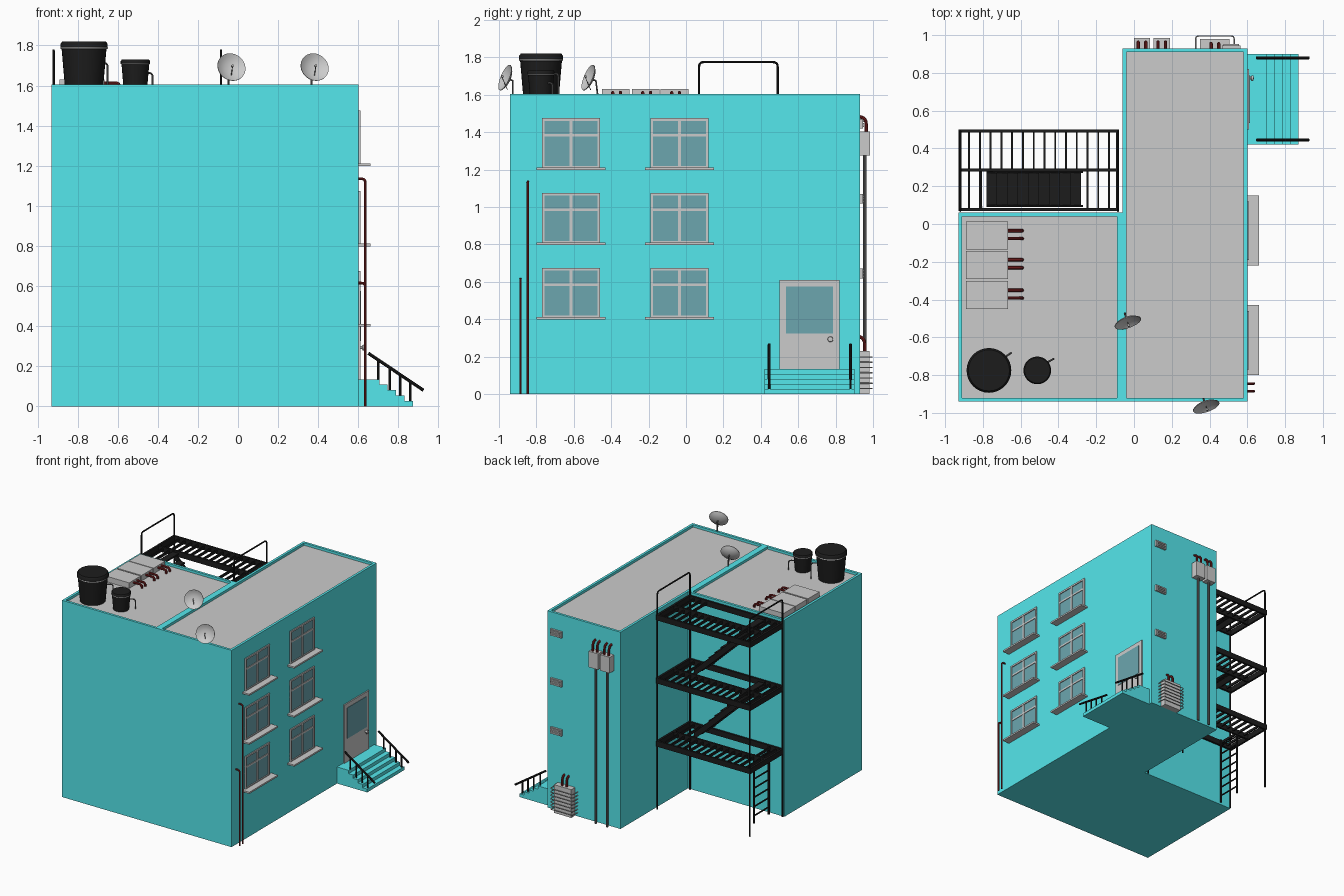
import bpy, bmesh, math
from mathutils import Vector, Matrix

if "Cube" in bpy.data.objects:
    bpy.data.objects.remove(bpy.data.objects["Cube"])


def material(name, rgb):
    m = bpy.data.materials.new(name)
    m.diffuse_color = (*rgb, 1)
    m.use_nodes = True
    m.node_tree.nodes["Principled BSDF"].inputs["Base Color"].default_value = m.diffuse_color
    return m


TEAL = material("teal_wall", (0.09, 0.8, 0.84))
GLASS = material("glass", (0.15, 0.38, 0.43))
BLACK = material("black_metal", (0.012, 0.012, 0.012))
RED = material("red_pipe", (0.2, 0.015, 0.015))
DARK = material("dark_grey", (0.15, 0.15, 0.15))


def finish(name, bm, mat=None):
    bmesh.ops.recalc_face_normals(bm, faces=bm.faces)
    me = bpy.data.meshes.new(name)
    bm.to_mesh(me)
    bm.free()
    ob = bpy.data.objects.new(name, me)
    bpy.context.collection.objects.link(ob)
    if mat:
        me.materials.append(mat)
    return ob


def select(ob):
    bpy.ops.object.select_all(action='DESELECT')
    ob.select_set(True)
    bpy.context.view_layer.objects.active = ob


def smooth(ob):
    select(ob)
    bpy.ops.object.shade_smooth_by_angle(angle=math.radians(40))


def boxes(name, spans, mat=None):
    """Each span is x0, x1, y0, y1, z0, z1."""
    bm = bmesh.new()
    for x0, x1, y0, y1, z0, z1 in spans:
        mid = Vector((x0 + x1, y0 + y1, z0 + z1)) / 2
        size = Matrix.Diagonal((x1 - x0, y1 - y0, z1 - z0, 1))
        bmesh.ops.create_cube(bm, size=1, matrix=Matrix.Translation(mid) @ size)
    return finish(name, bm, mat)


def prism(name, pts, vec, mat=None):
    bm = bmesh.new()
    face = bm.faces.new([bm.verts.new(p) for p in pts])
    ext = bmesh.ops.extrude_face_region(bm, geom=[face], use_keep_orig=True)
    bmesh.ops.translate(bm, vec=vec, verts=[g for g in ext["geom"] if isinstance(g, bmesh.types.BMVert)])
    return finish(name, bm, mat)


def fillet(path, r):
    """Round the inner corners of a path."""
    p = [Vector(q) for q in path]
    out = [p[0]]
    for a, b, c in zip(p, p[1:], p[2:]):
        s, e = b + (a - b).normalized() * r, b + (c - b).normalized() * r
        for i in range(6):
            t = i / 5
            out.append(s * (1 - t) ** 2 + b * 2 * t * (1 - t) + e * t * t)
    return out + [p[-1]]


def tubes(name, paths, r, mat=None, round_r=0):
    cu = bpy.data.curves.new(name, 'CURVE')
    cu.dimensions = '3D'
    cu.bevel_depth, cu.bevel_resolution, cu.use_fill_caps = r, 2, True
    for path in paths:
        pts = fillet(path, round_r) if round_r else path
        sp = cu.splines.new('POLY')
        sp.points.add(len(pts) - 1)
        for q, co in zip(sp.points, pts):
            q.co = (*co, 1)
    ob = bpy.data.objects.new(name, cu)
    bpy.context.collection.objects.link(ob)
    if mat:
        cu.materials.append(mat)
    select(ob)
    bpy.ops.object.convert(target='MESH')
    smooth(bpy.context.object)


def lathe(name, profile, loc, axis=(0, 0, 1), mat=None):
    bm = bmesh.new()
    vs = [bm.verts.new((r, 0, z)) for r, z in profile]
    es = [bm.edges.new(e) for e in zip(vs, vs[1:])]
    bmesh.ops.spin(bm, geom=vs + es, axis=(0, 0, 1), cent=(0, 0, 0), angle=2 * math.pi, steps=32)
    bmesh.ops.remove_doubles(bm, verts=bm.verts, dist=1e-5)
    rot = Vector(axis).to_track_quat('Z', 'Y').to_matrix().to_4x4()
    bm.transform(Matrix.Translation(loc) @ rot)
    smooth(finish(name, bm, mat))


# L-shaped building with two recessed roofs
outline = [(-.93, -.94), (.6, -.94), (.6, .93), (-.06, .93), (-.06, .06), (-.93, .06)]
body = prism("building", [(x, y, 0) for x, y in outline], (0, 0, 1.605), TEAL)
roofs = [(-.91, -.09, -.92, .04), (-.04, .58, -.92, .91)]
cutter = boxes("roof_cutter", [(*r, 1.58, 1.7) for r in roofs])
cutter.hide_render = True
mod = body.modifiers.new("recess", 'BOOLEAN')
mod.object, mod.solver = cutter, 'EXACT'
select(body)
bpy.ops.object.modifier_apply(modifier="recess")
bpy.data.objects.remove(cutter)
boxes("roof_slabs", [(*r, 1.578, 1.585) for r in roofs])

# Windows on the right wall
for y in (-.77, -.19):
    for z in (.405, .805, 1.205):
        y1, z1, m, b = y + .31, z + .27, y + .155, z + .18
        boxes("window_glass", [(.59, .603, y, y1, z, z1)], GLASS)
        boxes("window_frame", [
            (.59, .61, y, y + .014, z, z1), (.59, .61, y1 - .014, y1, z, z1),
            (.59, .61, y, y1, z1 - .014, z1), (.59, .61, y, y1, z, z + .014),
            (.59, .609, m - .008, m + .008, z, z1), (.59, .608, y, y1, b - .007, b + .007)])
        boxes("window_sill", [(.59, .662, y - .03, y1 + .03, z - .007, z + .006)])

# Door
boxes("door", [(.59, .61, .5, .82, .13, .61)])
boxes("door_glass", [(.6, .613, .535, .785, .325, .575)], GLASS)
lathe("door_knob", [(0, 0), (.008, 0), (.008, .01), (.015, .015), (.013, .024), (0, .027)], (.608, .772, .293), (1, 0, 0))

# Entrance steps and handrails
stairs = [(.59, 0), (.59, .135)]
for i, x in enumerate((.705, .745, .787, .83, .872)):
    stairs += [(x, .135 - .027 * i), (x, .108 - .027 * i)]
prism("entrance_steps", [(x, .42, z) for x, z in stairs], (0, .48, 0), TEAL)
for y in (.445, .88):
    slope = lambda x: .265 - (x - .65) * .67
    tubes("handrail", [[(.65, y, .265), (.925, y, .08)]], .008, BLACK)
    tubes("handrail_posts", [[(x, y, z), (x, y, slope(x))] for x, z in ((.7, .13), (.757, .08), (.81, .05), (.86, .02))], .006, BLACK)

# Red pipes on the right wall
tubes("wall_pipes", [[(.635, y, 0), (.635, y, z), (.59, y, z)] for y, z in ((-.885, .615), (-.845, 1.135))], .0065, RED, .02)

# Fire escape posts with looped tops
tubes("escape_posts", [[(x, .49, 0), (x, .49, 1.775), (x, .07, 1.775), (x, .07, 0)] for x in (-.92, -.085)], .006, BLACK, .025)

# Fire escape platforms: frame, middle beam, grating with stair opening
levels = (.56, 1.075, 1.59)
for z in levels:
    lo = z - .045
    boxes("platform_frame", [
        (-.93, -.08, .07, .086, lo, z), (-.93, -.08, .484, .5, lo, z),
        (-.93, -.914, .07, .5, lo, z), (-.096, -.08, .07, .5, lo, z),
        (-.93, -.08, .278, .294, lo, z)], BLACK)
    grate = []
    for i in range(14):
        x = -.873 + i * .057
        y0 = .285 if -.79 < x < -.28 else .08
        grate.append((x - .005, x + .005, y0, .49, z - .03, z - .01))
    boxes("platform_grating", grate, BLACK)

# Fire escape stairs
for z in levels[:2]:
    n, rise, run = 9, .515 / 9, .5 / 9
    boxes("stair_treads", [(-.28 - (i + 1) * run, -.28 - i * run, .1, .27, z + i * rise + .035, z + i * rise + .047) for i in range(n)], BLACK)
    for y in (.09, .27):
        side = [(-.27, z - .02), (-.27, z + .035), (-.78, z + .515), (-.78, z + .46)]
        prism("stair_stringer", [(x, y, h) for x, h in side], (0, .01, 0), BLACK)

# Ground ladder
tubes("ladder_rails", [[(-.81, y, 0), (-.81, y, .56)] for y in (.09, .28)], .008, BLACK)
tubes("ladder_rungs", [[(-.81, .09, .06 + i * .075), (-.81, .28, .06 + i * .075)] for i in range(7)], .006, BLACK)

# Roof air units with red pipes
for y in (-.135, -.29, -.45):
    boxes("roof_air_unit", [(-.89, -.667, y, y + .148, 1.58, 1.63)])
    tubes("roof_unit_pipes", [[(-.68, y + d, 1.612), (-.592, y + d, 1.612), (-.592, y + d, 1.58)] for d in (.058, .1)], .009, RED, .02)

# Water tanks with lids and outlet pipes
for name, x, r, top in (("large_tank", -.768, .118, 1.82), ("small_tank", -.512, .073, 1.73)):
    h = top - 1.58
    lathe(name, [(0, 0), (r * .8, 0), (r * .95, h * .86), (r, h * .87), (r, h * .95), (r * .92, h), (0, h)], (x, -.775, 1.58), mat=BLACK)
    lathe(name + "_band", [(r * .95, h * .84), (r * 1.005, h * .85), (r * 1.005, h * .875), (r * .95, h * .88)], (x, -.775, 1.58))
    k, z = r * .7, 1.58 + h * .55
    tubes(name + "_pipe", [[(x + k * .8, -.775 + k * .7, z), (x + k + .035, -.775 + k + .01, z), (x + k + .035, -.775 + k + .01, 1.58)]], .005, DARK, .02)

# Satellite dishes
aim = Vector((.3, -.87, .36)).normalized()
bowl = [(.0, -.012), (.03, -.009), (.055, 0), (.073, .012)]
bowl += [(r, z + .004) for r, z in reversed(bowl)]
for x, y, fy in ((-.037, -.51, -.47), (.378, -.955, -.925)):
    c = Vector((x, y, 1.687))
    lathe("dish", bowl, c, aim)
    back = c - aim * .012
    tubes("dish_mount", [[back, back - aim * .02, (x - .012, fy, 1.58)]], .005, DARK)
    tubes("dish_feed", [[c - Vector((0, 0, .06)), c + aim * .035]], .002, DARK)
    lathe("dish_receiver", [(0, 0), (.006, 0), (.006, .012), (0, .012)], c + aim * .025, aim)

# Vents on the back wall
for z in (.645, 1.045, 1.445):
    boxes("wall_vent", [(.465, .565, .92, .945, z - .026, z + .026)] + [(.475, .555, .94, .952, z - .018 + d, z - .01 + d) for d in (0, .014, .028)])

# Wall boxes with red pipes above and conduits below
for x in (.042, .147):
    boxes("wall_box", [(x - .043, x + .043, .92, .985, 1.275, 1.405)])
    tubes("wall_box_pipes", [[(x + d, .963, 1.4), (x + d, .963, 1.475), (x + d, .92, 1.485)] for d in (-.02, .02)], .009, RED, .03)
    tubes("wall_conduit", [[(x, .955, 0), (x, .955, 1.28)]], .009, DARK)

# Caged air unit at the foot of the back wall
boxes("ground_air_unit", [(.35, .505, .92, .98, 0, .23)])
tubes("unit_cage", [[(.327, .925, z), (.327, .995, z), (.53, .995, z), (.53, .925, z)] for z in [.03 + .028 * i for i in range(7)]], .0035, None, .015)
tubes("ground_unit_pipes", [[(x, .955, .22), (x, .955, .295), (x, .92, .31)] for x in (.408, .448)], .009, RED, .025)
